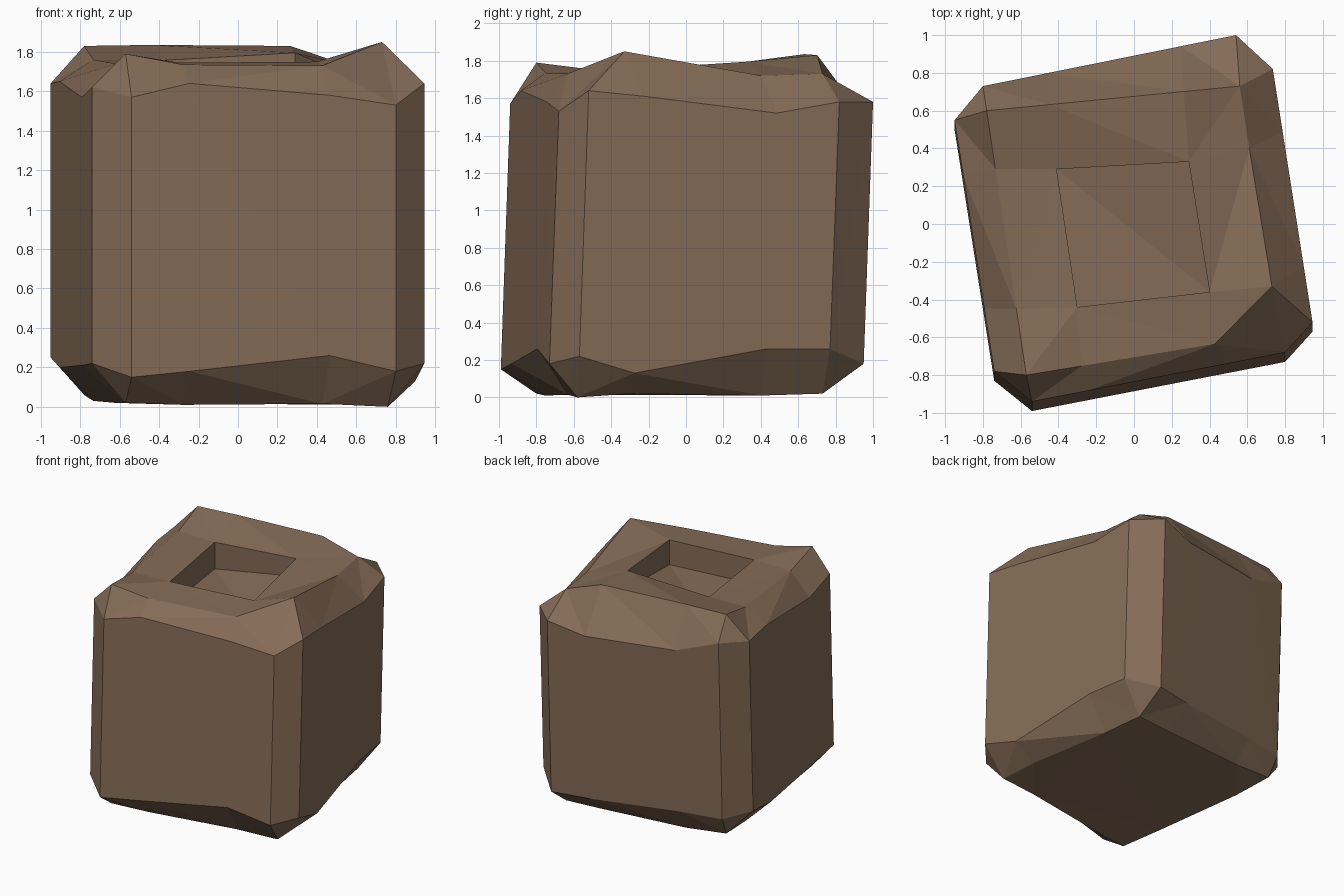
import bpy
import bmesh
from mathutils import Vector

default_cube = bpy.data.objects.get("Cube")
if default_cube:
    bpy.data.objects.remove(default_cube, do_unlink=True)

# Single earthy colour
brown = bpy.data.materials.new("earth_brown")
brown.use_nodes = True
colour = (0.235, 0.15, 0.095, 1)
brown.diffuse_color = colour
shader = next(n for n in brown.node_tree.nodes if n.type == "BSDF_PRINCIPLED")
shader.inputs["Base Color"].default_value = colour
shader.inputs["Roughness"].default_value = 0.9

# Every side is split at these fractions to carry the uneven chipped edges
SPLITS = (0.22, 0.75)


def split_side(start, end):
    """Intermediate plan points along one side of the block."""
    return [Vector(start).lerp(Vector(end), f) for f in SPLITS]


def wall_plan(sides):
    """Chamfered outline: each side keeps both of its own end points."""
    plan = []
    for start, end in sides:
        plan += [Vector(start), *split_side(start, end), Vector(end)]
    return plan


def cap_plan(corners):
    """Inset outline: neighbouring sides share a corner."""
    plan = []
    for i, corner in enumerate(corners):
        following = corners[(i + 1) % len(corners)]
        plan += [Vector(corner), *split_side(corner, following)]
    return plan


def add_ring(bm, plan, heights, lean=0.0):
    return [bm.verts.new((p.x, p.y + lean, z)) for p, z in zip(plan, heights)]


def add_face(bm, *corners):
    """Add a face, dropping repeated corners and collapsed faces."""
    unique = list(dict.fromkeys(corners))
    if len(unique) > 2:
        bm.faces.new(unique)


def bridge(bm, below, above):
    """Join two rings with the same number of points."""
    count = len(below)
    for i in range(count):
        j = (i + 1) % count
        add_face(bm, below[i], below[j], above[j], above[i])


def spread(cap):
    """Repeat shared cap corners so the cap lines up with the wall ring."""
    return [cap[(3 * side + k) % len(cap)] for side in range(4) for k in range(4)]


# Outlines, going front, +x side, back, -x side
walls = wall_plan([
    ((-0.54, -0.99), (0.80, -0.73)),
    ((0.945, -0.57), (0.735, 0.77)),
    ((0.54, 0.95), (-0.80, 0.68)),
    ((-0.95, 0.50), (-0.74, -0.83)),
])
caps = cap_plan([(-0.57, -0.80), (0.76, -0.58), (0.56, 0.73), (-0.78, 0.60)])

bm = bmesh.new()

# Underside, walls and chipped upper edge
base = add_ring(bm, caps, [
    0.02, 0.01, 0.015, 0, 0.02, 0.01, 0.02, 0.02, 0.03, 0.06, 0.03, 0.02])
lower = add_ring(bm, walls, [
    0.15, 0.18, 0.26, 0.18, 0.22, 0.13, 0.26, 0.26,
    0.18, 0.18, 0.21, 0.21, 0.25, 0.20, 0.21, 0.22])
upper = add_ring(bm, walls, [
    1.57, 1.64, 1.58, 1.53, 1.64, 1.61, 1.52, 1.58,
    1.58, 1.51, 1.53, 1.65, 1.64, 1.65, 1.57, 1.62], lean=0.05)
top = add_ring(bm, caps, [
    1.79, 1.735, 1.73, 1.85, 1.85, 1.72, 1.73, 1.83, 1.835, 1.83, 1.76, 1.74])

# The front +x corner is broken off, leaving a single raised peak
bm.verts.remove(top[3])
top[3] = top[4]
top[4].co = (0.73, -0.33, 1.85)

add_face(bm, *reversed(base))
bridge(bm, spread(base), lower)
bridge(bm, lower, upper)
bridge(bm, upper, spread(top))

# Square recess in the top
recess = [Vector(p) for p in ((-0.30, -0.44), (0.40, -0.36), (0.29, 0.33), (-0.41, 0.29))]
rim = add_ring(bm, recess, [1.745, 1.75, 1.795, 1.755])
floor = add_ring(bm, recess, [1.55, 1.55, 1.65, 1.54])
bridge(bm, rim, floor)
add_face(bm, floor[0], floor[1], floor[3])
add_face(bm, floor[1], floor[2], floor[3])

# Top surface fans from each recess corner to the outer edge
for side in range(4):
    first, second = rim[side], rim[(side + 1) % 4]
    a, b, c, d = [top[(3 * side + k) % len(top)] for k in range(4)]
    add_face(bm, first, a, b)
    add_face(bm, first, b, c)
    add_face(bm, first, c, second)
    add_face(bm, second, c, d)

bmesh.ops.triangulate(bm, faces=bm.faces[:])
bmesh.ops.recalc_face_normals(bm, faces=bm.faces[:])

mesh = bpy.data.meshes.new("rough_block")
bm.to_mesh(mesh)
bm.free()
mesh.materials.append(brown)
block = bpy.data.objects.new("rough_block", mesh)
bpy.context.collection.objects.link(block)
